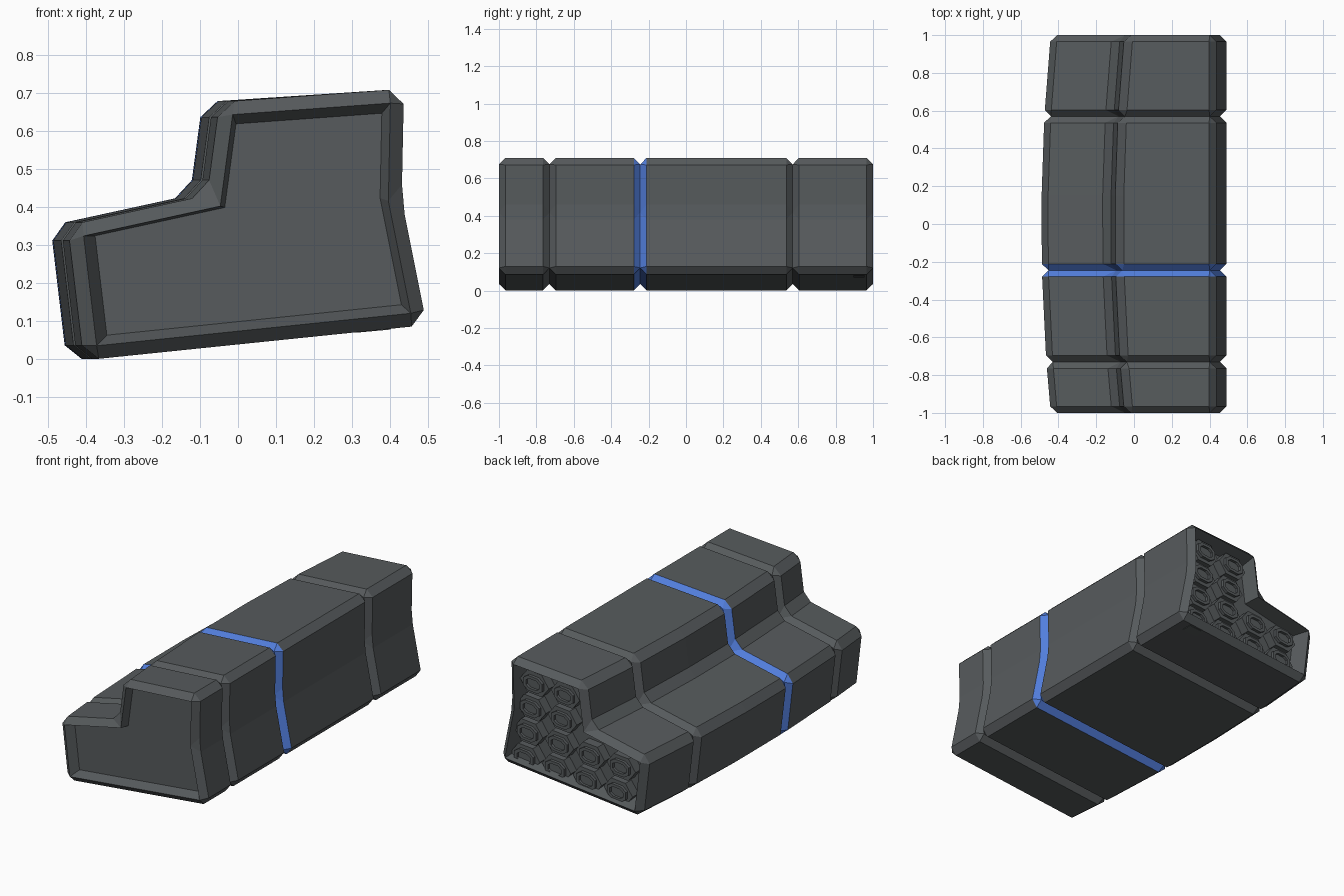
import bpy
import bmesh
from math import cos, sin, pi
from mathutils import Vector

cube = bpy.data.objects.get("Cube")
if cube:
    bpy.data.objects.remove(cube, do_unlink=True)


def material(name, rgb):
    m = bpy.data.materials.new(name)
    m.use_nodes = True
    m.diffuse_color = (*rgb, 1)
    m.node_tree.nodes["Principled BSDF"].inputs["Base Color"].default_value = (*rgb, 1)
    return m


GRAY = material("dark gray", (0.095, 0.105, 0.11))
BLUE = material("stripe blue", (0.085, 0.21, 0.72))

# Stepped cross-section (x, z), clockwise from the lower right-hand corner
CORNERS = [(-0.453, -0.003), (-0.495, 0.352), (-0.128, 0.432), (-0.095, 0.677),
           (0.437, 0.712), (0.431, 0.42), (0.497, 0.09)]
CHAMFER = 0.04
RIM = 0.035


def section(y):
    """Corners at y; the stepped side bows outward in the middle."""
    return [Vector((x + (0.05 * y * y if i < 4 else 0), z))
            for i, (x, z) in enumerate(CORNERS)]


def inset(pts, dists):
    """Move each edge inward by its own distance and rejoin the corners."""
    n = len(pts)
    dirs = [(pts[(i + 1) % n] - pts[i]).normalized() for i in range(n)]
    out = []
    for i in range(n):
        a, b = dirs[i - 1], dirs[i]
        p = pts[i] + Vector((a.y, -a.x)) * dists[i - 1]
        q = pts[i] + Vector((b.y, -b.x)) * dists[i]
        t = (q - p).cross(b) / a.cross(b)
        out.append(p + a * t)
    return out


def chamfered(pts):
    n = len(pts)
    out = []
    for i, p in enumerate(pts):
        for q in (pts[i - 1], pts[(i + 1) % n]):
            out.append(p + (q - p).normalized() * CHAMFER)
    return out


def doubled(pts):
    return [p for p in pts for _ in range(2)]


def loft(bm, rings, cap_start=True, cap_end=True):
    """Skin a list of (y, points) rings."""
    vs = [[bm.verts.new((p[0], y, p[1])) for p in pts] for y, pts in rings]
    n = len(vs[0])
    for a, b in zip(vs, vs[1:]):
        for i in range(n):
            j = (i + 1) % n
            bm.faces.new((a[i], a[j], b[j], b[i]))
    if cap_start:
        bm.faces.new(vs[0])
    if cap_end:
        bm.faces.new(vs[-1])


def finish(bm, name, mats):
    bmesh.ops.remove_doubles(bm, verts=bm.verts, dist=0.0001)
    bmesh.ops.recalc_face_normals(bm, faces=bm.faces)
    me = bpy.data.meshes.new(name)
    bm.to_mesh(me)
    bm.free()
    for m in mats:
        me.materials.append(m)
    ob = bpy.data.objects.new(name, me)
    bpy.context.collection.objects.link(ob)
    return ob


# Body: chamfered ends, recessed end panels and three V grooves
FLOOR_INSETS = [0.03, 0.006, 0.012, 0.025, 0.022, 0.02, 0.025]
GROOVES = [-0.73, -0.245, 0.57]
HALF = 0.034


def full(y):
    return y, chamfered(section(y))


def pinched(y):
    return y, doubled(inset(section(y), [RIM] * 7))


def floor(y, end):
    return y, doubled(inset(inset(section(end), [RIM] * 7), FLOOR_INSETS))


rings = [floor(-0.95, -1), pinched(-1), full(-0.965)]
for g in GROOVES:
    rings += [full(g - HALF), pinched(g), full(g + HALF)]
    if g == GROOVES[1]:
        rings.append(full(0.15))
rings += [full(0.965), pinched(1), floor(0.9, 1)]
bm = bmesh.new()
loft(bm, rings)
bmesh.ops.remove_doubles(bm, verts=bm.verts, dist=0.0001)
for f in bm.faces:
    if all(abs(v.co.y - GROOVES[1]) < HALF + 0.005 for v in f.verts):
        f.material_index = 1
finish(bm, "body", [GRAY, BLUE])

# Tubes: wide hexagonal prisms with an oval collar and hole, in the back recess
HEX = [(cos(k * pi / 3) * 0.092, sin(k * pi / 3) * 0.073) for k in range(6)]


def oval(w, h):
    """Eight-sided slot outline."""
    c = 0.5
    return [(w, -h * c), (w, h * c), (w * c, h), (-w * c, h),
            (-w, h * c), (-w, -h * c), (-w * c, -h), (w * c, -h)]


def at(pts, x, z):
    # Rows tilt with the sloping base
    return [(x + px, z + pz + px * 0.09) for px, pz in pts]


bm = bmesh.new()
for col in range(4):
    for row in range(4 if col < 2 else 2):
        x = 0.355 - 0.197 * col - 0.019 * row
        z = 0.137 - 0.014 * col + 0.146 * row
        hexagon = at(HEX, x, z)
        loft(bm, [(0.895, hexagon), (0.955, hexagon)])
        outer, inner = at(oval(0.06, 0.043), x, z), at(oval(0.042, 0.027), x, z)
        loft(bm, [(0.95, outer), (0.972, outer), (0.972, inner), (0.957, inner)])
finish(bm, "rear_tubes", [GRAY])
